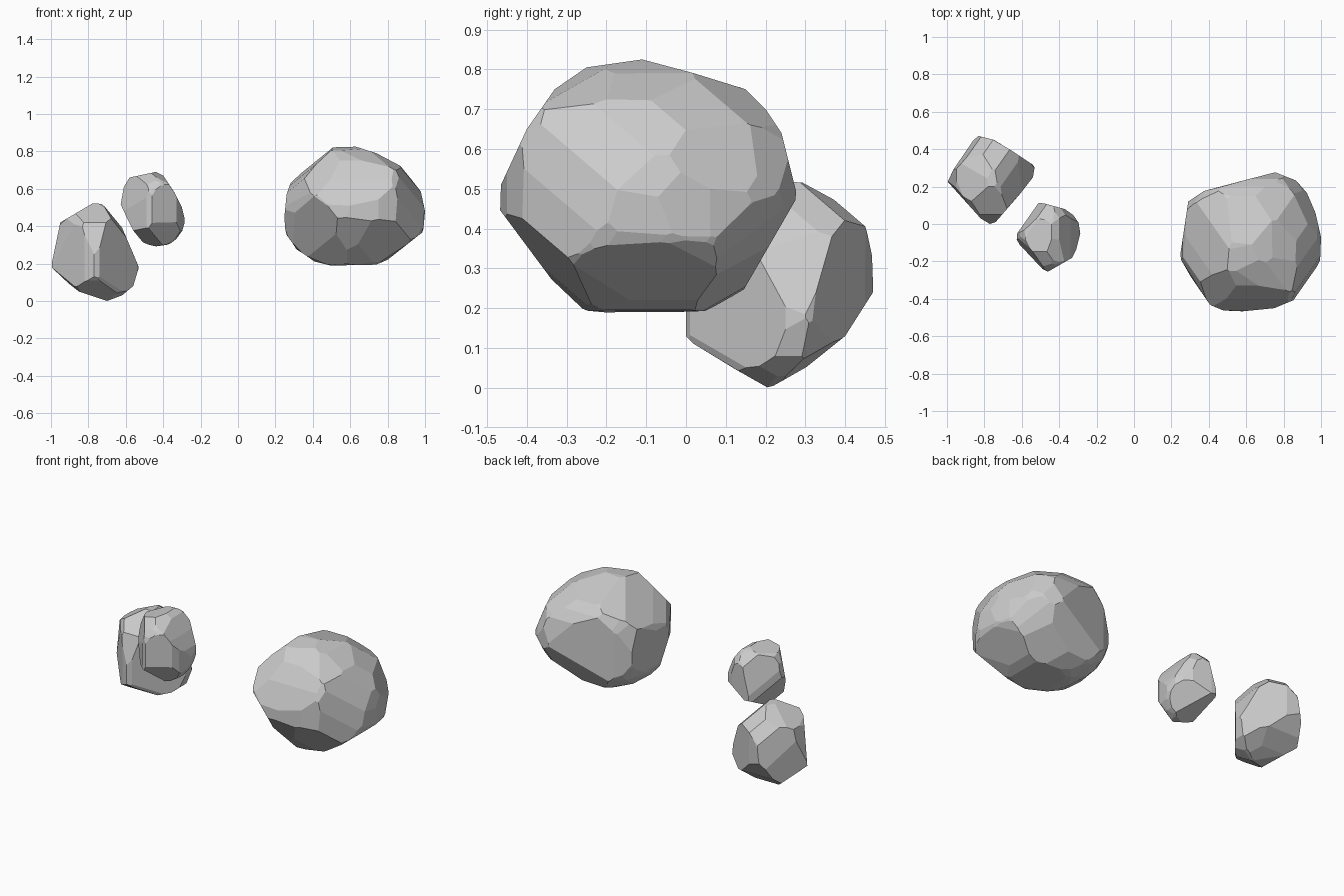
import bpy, bmesh, math
from mathutils import Vector

if "Cube" in bpy.data.objects:
    bpy.data.objects.remove(bpy.data.objects["Cube"])

CENTRE = Vector((0, 0, 0.41))
SCALE = 176          # sketch units per metre in the angled views
S, C = math.sin(math.radians(35)), math.cos(math.radians(35))


def angled(ax, ay, elevation):
    """Right and up vectors of a view from horizontal direction (ax, ay)."""
    e = math.radians(elevation)
    right = Vector((-ay, ax, 0))
    up = Vector((-ax * math.sin(e), -ay * math.sin(e), math.cos(e)))
    return right, up, CENTRE, 1 / SCALE, -1 / SCALE


O, X, Y, Z = Vector((0, 0, 0)), Vector((1, 0, 0)), Vector((0, 1, 0)), Vector((0, 0, 1))
FRONT, RIGHT, TOP = (X, Z, O, 1, 1), (Y, Z, O, 1, 1), (X, Y, O, 1, 1)
FRONT_RIGHT = angled(S, -C, 25)
BACK_LEFT = angled(-S, C, 25)
BACK_RIGHT_LOW = angled(S, C, -35)


def cut(bm, point, normal):
    """Slice away everything beyond a plane and close the face."""
    geom = bm.verts[:] + bm.edges[:] + bm.faces[:]
    bmesh.ops.bisect_plane(bm, geom=geom, dist=1e-5, plane_co=point,
                           plane_no=normal, clear_outer=True)
    open_edges = [e for e in bm.edges if e.is_boundary]
    if open_edges:
        bmesh.ops.holes_fill(bm, edges=open_edges, sides=0)


def blank(low, high, power, grow):
    """Rounded block to be trimmed into a rock."""
    low, high = Vector(low), Vector(high)
    mid, half = (low + high) / 2, (high - low) / 2
    bm = bmesh.new()
    bmesh.ops.create_icosphere(bm, subdivisions=3, radius=1)
    for v in bm.verts:
        n = sum(abs(c) ** power for c in v.co) ** (-1 / power)
        v.co = Vector([mid[i] + v.co[i] * n * half[i] * grow for i in range(3)])
    return bm


def trim(bm, view, pts):
    """Cut the rock to an outline drawn in one view."""
    right, up, origin, su, sv = view
    pts = [(p[0] * su, p[1] * sv) for p in pts]
    cx = sum(p[0] for p in pts) / len(pts)
    cy = sum(p[1] for p in pts) / len(pts)
    for p, q in zip(pts, pts[1:] + pts[:1]):
        n = Vector((q[1] - p[1], p[0] - q[0])).normalized()
        if n.x * (p[0] - cx) + n.y * (p[1] - cy) < 0:
            n = -n
        # move hollow edges out to the outline's furthest point
        d = max(n.x * r[0] + n.y * r[1] for r in pts)
        no = right * n.x + up * n.y
        cut(bm, origin + no * d, no)


def chip(bm, direction, depth):
    """Flatten a corner by a small depth."""
    d = Vector(direction).normalized()
    reach = max(v.co.dot(d) for v in bm.verts)
    cut(bm, d * (reach - depth), d)


def finish(bm, name):
    bmesh.ops.remove_doubles(bm, verts=bm.verts, dist=0.004)
    bmesh.ops.dissolve_limit(bm, angle_limit=math.radians(6), verts=bm.verts, edges=bm.edges)
    bmesh.ops.recalc_face_normals(bm, faces=bm.faces)
    me = bpy.data.meshes.new(name)
    bm.to_mesh(me)
    bm.free()
    bpy.context.collection.objects.link(bpy.data.objects.new(name, me))


# large boulder
bm = blank((.245, -.47, .185), (1, .28, .825), 2.4, 1.03)
trim(bm, FRONT, [(.46, .82), (.63, .825), (.74, .79), (.91, .70), (.97, .62), (1, .48),
                 (.99, .37), (.80, .22), (.74, .195), (.58, .185), (.34, .20),
                 (.26, .33), (.245, .42), (.26, .57), (.29, .66)])
trim(bm, RIGHT, [(-.47, .45), (-.465, .51), (-.40, .65), (-.33, .75), (-.25, .805),
                 (-.11, .825), (0, .79), (.15, .75), (.20, .70), (.24, .64), (.28, .48),
                 (.13, .22), (.10, .195), (-.15, .185), (-.27, .195), (-.43, .41)])
trim(bm, TOP, [(.29, .12), (.41, .15), (.50, .21), (.65, .25), (.77, .28), (.83, .26), (.91, .20),
               (.97, .06), (1, -.07), (.995, -.20), (.95, -.32), (.87, -.40), (.75, -.45),
               (.58, -.467), (.42, -.46), (.36, -.38), (.245, -.18)])
trim(bm, FRONT_RIGHT, [(14, 18), (20, -5), (47, -24), (60, -36), (85, -42), (117, -37), (139, -15),
                       (148, 8), (150, 20), (147, 43), (124, 64), (86, 79), (60, 76), (35, 55)])
trim(bm, BACK_LEFT, [(-151, -40), (-140, -66), (-131, -83), (-117, -96), (-81, -105), (-49, -101),
                     (-31, -84), (-15, -68), (-15, -41), (-31, 10), (-70, 19), (-103, 8),
                     (-138, -15)])
trim(bm, BACK_RIGHT_LOW, [(-164, -36), (-161, -56), (-149, -75), (-134, -88), (-108, -99),
                          (-64, -99), (-46, -89), (-35, -64), (-28, -32), (-44, 10), (-64, 23),
                          (-109, 19), (-143, -6), (-163, -17)])
for d in [(.52, -.74, .42), (-.5, .75, .4), (.5, .7, -.55)]:
    chip(bm, d, .012)
finish(bm, "large_rock")

# left rock resting on the ground
bm = blank((-1, 0, 0), (-.53, .47, .52), 2.6, 1.1)
trim(bm, FRONT, [(-1, .18), (-.95, .42), (-.78, .52), (-.72, .52), (-.65, .46), (-.58, .30),
                 (-.53, .18), (-.56, .08), (-.62, .03), (-.70, 0), (-.85, .05), (-.99, .16)])
trim(bm, RIGHT, [(0, .13), (.02, .11), (.20, 0), (.24, .01), (.30, .05), (.40, .13), (.47, .24),
                 (.47, .32), (.44, .46), (.31, .515), (.20, .52), (.05, .42), (0, .25)])
trim(bm, TOP, [(-1, .23), (-.87, .46), (-.83, .47), (-.75, .45), (-.63, .37), (-.53, .31),
               (-.54, .25), (-.67, .10), (-.74, .01), (-.77, 0), (-.82, .03)])
trim(bm, FRONT_RIGHT, [(-121, -17), (-118, -52), (-107, -62), (-80, -67), (-68, -68), (-58, -64),
                       (-8, -47), (-8, -6), (-50, 8), (-60, 19), (-80, 23), (-118, 13)])
trim(bm, BACK_LEFT, [(46, 81), (49, 50), (56, 42), (79, 28), (107, 23), (117, 43), (121, 93),
                     (93, 112), (69, 105), (52, 96)])
trim(bm, BACK_RIGHT_LOW, [(97, 40), (104, 30), (123, 11), (136, 4), (154, 7), (165, 18), (169, 43),
                          (166, 73), (136, 91), (113, 93), (98, 62)])
finish(bm, "left_rock")

# small raised rock
bm = blank((-.64, -.255, .29), (-.285, .12, .69), 2.3, 1.05)
trim(bm, FRONT, [(-.64, .42), (-.62, .53), (-.61, .61), (-.58, .66), (-.44, .69), (-.40, .67),
                 (-.34, .58), (-.30, .50), (-.285, .44), (-.29, .36), (-.31, .33), (-.38, .30),
                 (-.45, .29), (-.55, .33), (-.64, .39)])
trim(bm, TOP, [(-.64, -.08), (-.58, .05), (-.53, .115), (-.48, .11), (-.37, .08), (-.30, .03),
               (-.287, -.05), (-.31, -.14), (-.33, -.18), (-.46, -.255), (-.49, -.24)])
trim(bm, FRONT_RIGHT, [(-102, -17), (-99, -44), (-92, -60), (-70, -66), (-58, -65), (-48, -52),
                       (-42, -27), (-42, -17), (-48, 3), (-58, 10), (-88, 10)])
trim(bm, BACK_LEFT, [(42, -15), (48, -21), (59, -28), (82, -33), (93, -27), (102, 23), (82, 33),
                     (58, 28), (42, 9)])
trim(bm, BACK_RIGHT_LOW, [(24, 23), (36, -6), (61, -19), (78, -10), (85, 16), (85, 24), (64, 51),
                          (44, 51), (26, 28)])
finish(bm, "small_rock")
